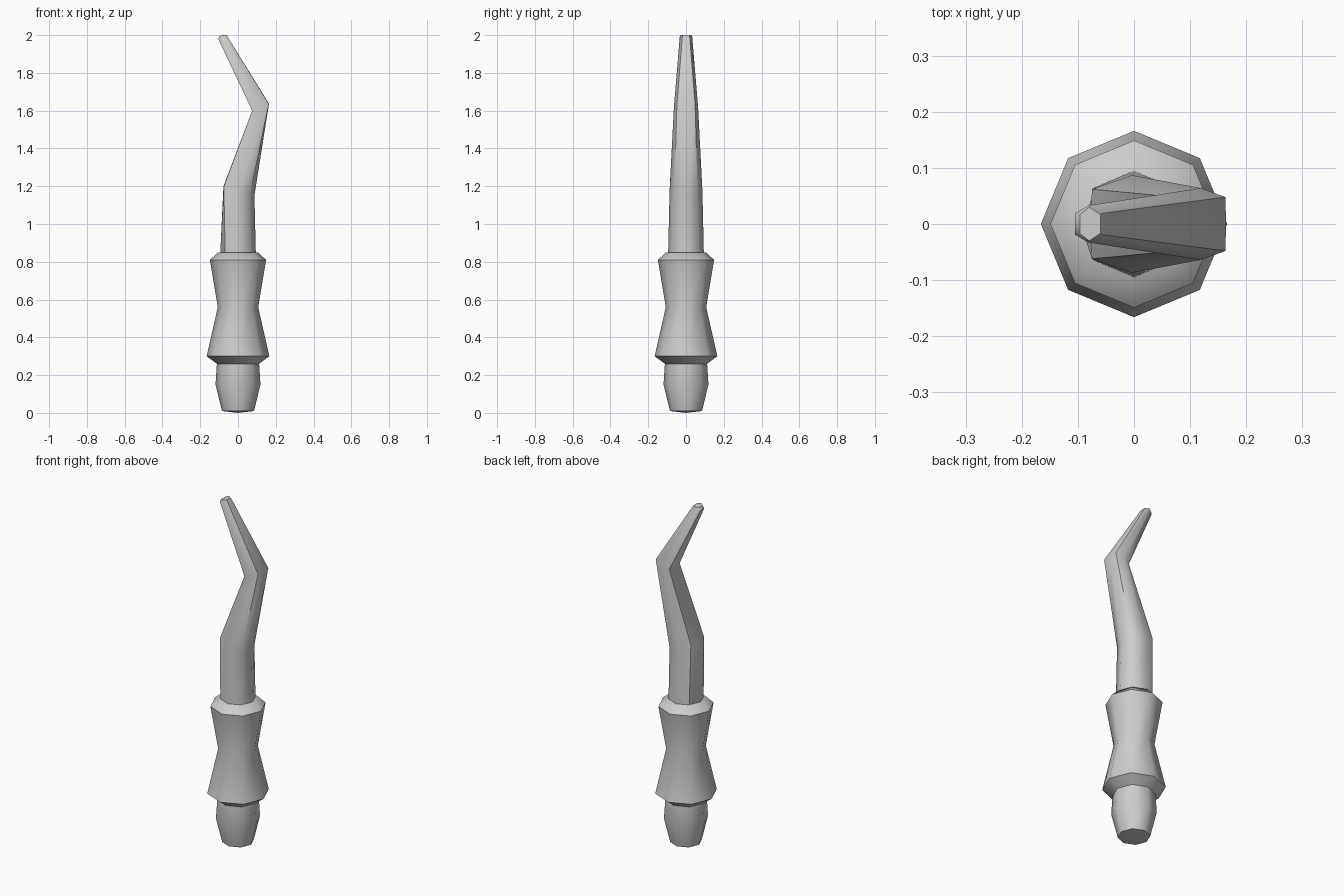
import bpy, bmesh, math

if "Cube" in bpy.data.objects:
    bpy.data.objects.remove(bpy.data.objects["Cube"])


def make_object(name, rings, bottom_z=None):
    """Skin a list of eight-point rings and cap both ends."""
    bm = bmesh.new()
    loops = [[bm.verts.new(p) for p in ring] for ring in rings]
    for a, b in zip(loops, loops[1:]):
        for i in range(8):
            j = (i + 1) % 8
            bm.faces.new((a[i], a[j], b[j], b[i]))
    if bottom_z is None:
        bm.faces.new(loops[0][::-1])
    else:
        tip = bm.verts.new((0, 0, bottom_z))
        for i in range(8):
            bm.faces.new((loops[0][(i + 1) % 8], loops[0][i], tip))
    bm.faces.new(loops[-1])
    bmesh.ops.recalc_face_normals(bm, faces=bm.faces)
    mesh = bpy.data.meshes.new(name)
    bm.to_mesh(mesh)
    bm.free()
    obj = bpy.data.objects.new(name, mesh)
    bpy.context.collection.objects.link(obj)
    bpy.ops.object.select_all(action='DESELECT')
    obj.select_set(True)
    bpy.context.view_layer.objects.active = obj
    bpy.ops.object.shade_smooth_by_angle(angle=math.radians(48))
    return obj


def octagon(r, z):
    return [(r * math.cos(i * math.pi / 4), r * math.sin(i * math.pi / 4), z)
            for i in range(8)]


def section(ridge, right, mid, left, spine):
    """Blade section mirrored in y: ridge/spine are (x, z), others (x, y, z)."""
    half = [right, mid, left]
    other = [(x, -y, z) for x, y, z in reversed(half)]
    return ([(ridge[0], 0, ridge[1])] + half
            + [(spine[0], 0, spine[1])] + other)


# Turned handle with pommel, collar and waisted grip
profile = [(0.085, 0.01), (0.119, 0.15), (0.112, 0.26), (0.166, 0.30),
           (0.107, 0.56), (0.149, 0.81), (0.105, 0.85)]
make_object("handle", [octagon(r, z) for r, z in profile], bottom_z=0.0)

# Crooked tapering blade: octagonal at the root, six-sided towards the tip
make_object("blade", [
    octagon(0.095, 0.82),
    section((0.087, 1.15), (0.063, 0.062, 1.15), (-0.004, 0.087, 1.175),
            (-0.075, 0.062, 1.20), (-0.077, 1.20)),
    section((0.164, 1.637), (0.163, 0.048, 1.635), (0.119, 0.064, 1.618),
            (0.075, 0.048, 1.60), (0.075, 1.60)),
    section((-0.057, 1.995), (-0.057, 0.019, 1.995), (-0.081, 0.033, 1.992),
            (-0.105, 0.019, 1.98), (-0.105, 1.98)),
    section((-0.06, 2.0), (-0.06, 0.017, 2.0), (-0.08, 0.03, 2.0),
            (-0.096, 0.017, 1.996), (-0.096, 1.996)),
])
